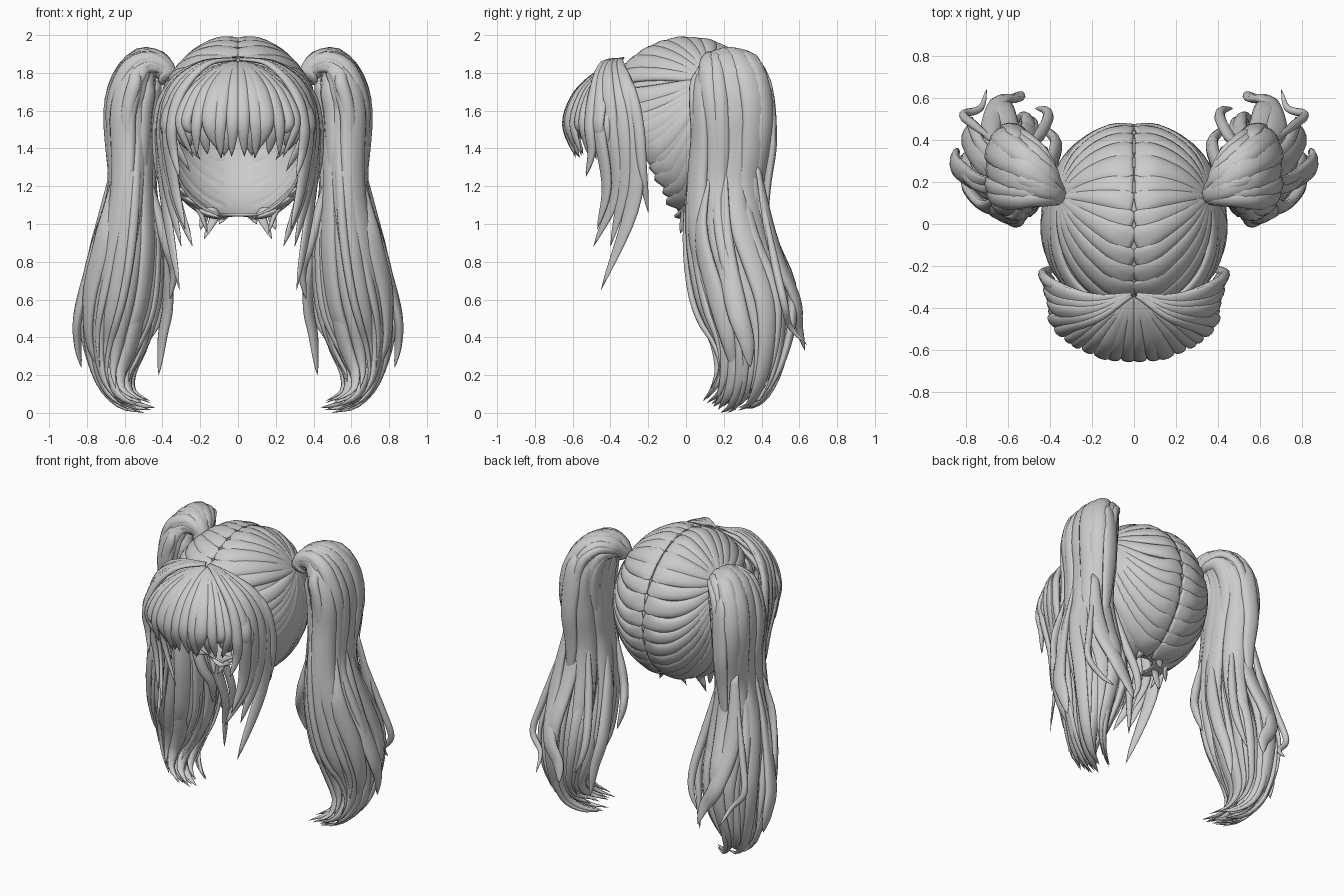
import bpy, bmesh, math, random
from mathutils import Vector as V

if "Cube" in bpy.data.objects:
    bpy.data.objects.remove(bpy.data.objects["Cube"])

random.seed(11)
C = V((0, 0.01, 1.5))            # head centre
R = V((0.425, 0.46, 0.48))       # head radii


def spline(pts, t):
    """Catmull-Rom sample of a point list at t in 0..1."""
    n = len(pts) - 1
    i = min(int(t * n), n - 1)
    f = t * n - i
    b, c = pts[i], pts[i + 1]
    a = pts[i - 1] if i > 0 else b * 2 - c
    d = pts[i + 2] if i + 2 <= n else c * 2 - b
    return 0.5 * (2 * b + (c - a) * f + (2 * a - 5 * b + 4 * c - d) * f * f
                  + (3 * b - a - 3 * c + d) * f ** 3)


def taper(t):
    return (0.4 + 0.6 * min(1, t / 0.25)) * (1 - t ** 3.5) ** 0.8 + 0.012


def fringe_taper(t):
    return (0.25 + 0.75 * min(1, t / 0.5)) * (1 - t ** 5) ** 0.8 + 0.012


def cap_taper(t):
    return min(1, 0.7 + 3 * t) * (1 - 0.72 * t)


def cap_thick(t):
    return min(1, 0.2 + 3.5 * t) * (1 - 0.4 * t)


def strand(bm, pts, nrm, w, th, prof=taper, n=20, sides=10, thick=None):
    """Loft a tapering lens-shaped lock along a path; nrm are outward directions."""
    pts, nrm = [V(p) for p in pts], [V(q) for q in nrm]
    rings = []
    for k in range(n + 1):
        t = k / n
        p = spline(pts, t)
        tan = (spline(pts, min(1, t + 0.02)) - spline(pts, max(0, t - 0.02))).normalized()
        side = tan.cross(spline(nrm, t)).normalized()
        up = side.cross(tan)
        f, g = w * prof(t), th * (thick or prof)(t)
        ring = []
        for s in range(sides):
            a = 2 * math.pi * s / sides
            q = p + side * (math.cos(a) * f) + up * (math.sin(a) * g)
            q.z = max(q.z, 0)
            ring.append(bm.verts.new(q))
        rings.append(ring)
    for a, b in zip(rings, rings[1:]):
        for s in range(sides):
            e = (s + 1) % sides
            bm.faces.new((a[s], a[e], b[e], b[s]))
    bm.faces.new(rings[0])
    bm.faces.new(rings[-1])


def finish(bm, name, mirror=True):
    bmesh.ops.recalc_face_normals(bm, faces=bm.faces)
    me = bpy.data.meshes.new(name)
    bm.to_mesh(me)
    bm.free()
    for p in me.polygons:
        p.use_smooth = True
    ob = bpy.data.objects.new(name, me)
    bpy.context.collection.objects.link(ob)
    if mirror:
        ob.modifiers.new("mirror", "MIRROR").use_mirror_merge = False
    return ob


def on_head(p):
    d = V(p) - C
    return C + d / V((d.x / R.x, d.y / R.y, d.z / R.z)).length


def head_normal(p):
    d = V(p) - C
    return V((d.x / R.x ** 2, d.y / R.y ** 2, d.z / R.z ** 2)).normalized()


# Scalp shell, cut open at the face and neck
bm = bmesh.new()
bmesh.ops.create_uvsphere(bm, u_segments=48, v_segments=32, radius=1)
for v in bm.verts:
    v.co = C + V((v.co.x * R.x, v.co.y * R.y, v.co.z * R.z)) * 0.99
for co, no in (((0, -0.45, 1.75), (0, -0.72, -0.43)), ((0, 0, 1.04), (0, 0, -1))):
    bmesh.ops.bisect_plane(bm, geom=bm.verts[:] + bm.edges[:] + bm.faces[:],
                           plane_co=co, plane_no=no, clear_outer=True)
shell = finish(bm, "scalp_shell", False)
shell.modifiers.new("thickness", "SOLIDIFY").thickness = 0.015

# Combed scalp locks, from parting, nape and face edge to the tail tie
anchor = V((0.36, 0.13, 1.77))
sources = []
for i in range(19):
    a = math.radians(-60 + 215 * i / 18)
    sag = 0.06 * max(0, 1 - i / 4) if i < 8 else 0.12 * min(1, (i - 7) / 5)
    sources.append((C + V((0.004, math.sin(a) * R.y, math.cos(a) * R.z)), sag))
for i in range(12):
    s = 0.14 + 0.86 * i / 11
    y, z = -0.45 + 0.43 * s, 1.75 - 0.72 * s
    k = 1 - ((y - C.y) / R.y) ** 2 - ((z - C.z) / R.z) ** 2
    sources.append((V((R.x * math.sqrt(max(k, 0.01)), y, z)), 0.07))
for x, y in ((0.08, 0.05), (0.05, 0.13)):
    sources.append((V((x, y, 1.04)), 0.03))
bm = bmesh.new()
for src, sag in sources:
    path = []
    for k in range(8):
        t = k / 7
        p = src.lerp(anchor, t)
        p.z -= sag * math.sin(math.pi * t)
        path.append(on_head(p))
    strand(bm, path, [head_normal(p) for p in path], random.uniform(0.06, 0.085),
           random.uniform(0.022, 0.03), cap_taper, n=20, thick=cap_thick)
finish(bm, "scalp_locks")


# Fringe locks fanning from the front of the parting
def face_normals(path):
    return [V((p[0], p[1] + 0.1, max(p[2] - 1.5, 0) * 1.3)) for p in path]


bm = bmesh.new()
for layer in range(2):
    for i in range(9):
        a = math.radians(4 + 9 * i + 4 * layer + random.uniform(-2, 2))
        out = V((0.38 * math.sin(a), -0.29 * math.cos(a), 0))
        root = V((0.012, -0.345, 1.86 - 0.025 * layer))
        g = 1.0 - 0.08 * layer + random.uniform(-0.03, 0.02)
        lean = random.uniform(-0.08, 0.03)
        tip_z = 1.38 + random.uniform(-0.05, 0.10) - 0.14 * max(0, math.sin(a) - 0.6)
        path = [root, root + out * 0.40 * g + V((0, 0, -0.055)),
                root + out * 0.82 * g + V((0, 0, -0.17)),
                root + out * 1.04 * g + V((0, 0, -0.33)),
                V((max(0.01, root.x + out.x * 0.95 * g + lean), root.y + out.y * 0.86 * g, tip_z))]
        strand(bm, path, face_normals(path), random.uniform(0.03, 0.052), 0.023, fringe_taper)
finish(bm, "fringe")

# Face-framing side locks: upper bend, temple, jaw, tip, half width
side_locks = [
    ((0.35, -0.33, 1.73), (0.41, -0.29, 1.5), (0.385, -0.28, 1.12), (0.31, -0.45, 0.65), 0.062),
    ((0.33, -0.42, 1.72), (0.38, -0.40, 1.5), (0.34, -0.37, 1.18), (0.24, -0.49, 0.88), 0.055),
    ((0.31, -0.46, 1.71), (0.37, -0.46, 1.5), (0.335, -0.42, 1.2), (0.28, -0.47, 0.97), 0.045),
    ((0.38, -0.29, 1.70), (0.43, -0.25, 1.5), (0.42, -0.23, 1.28), (0.36, -0.20, 1.06), 0.034),
    ((0.34, -0.38, 1.72), (0.40, -0.34, 1.5), (0.37, -0.33, 1.2), (0.30, -0.40, 0.88), 0.055),
    ((0.30, -0.49, 1.70), (0.35, -0.51, 1.52), (0.34, -0.50, 1.38), (0.31, -0.53, 1.25), 0.035),
    ((0.33, -0.36, 1.72), (0.39, -0.36, 1.5), (0.35, -0.30, 1.2), (0.25, -0.32, 0.95), 0.04),
]
bm = bmesh.new()
for *mid, w in side_locks:
    path = [V((0.012, -0.34, 1.875)), V((mid[0][0] * 0.55, mid[0][1] * 0.5 - 0.2, 1.845))] + mid
    strand(bm, path, face_normals(path), w, 0.024, fringe_taper, n=28)
finish(bm, "side_locks")

# Short nape wisps
bm = bmesh.new()
for x, y, tx, tz in ((0.12, 0.06, 0.18, 0.92), (0.18, 0.1, 0.2, 0.97), (0.2, 0.0, 0.16, 0.95),
                     (0.07, 0.17, 0.1, 1.0)):
    path = [on_head((x * 1.3, y * 1.3, 1.15)), V((x, y, 1.06)), V((tx, y - 0.03, tz))]
    strand(bm, path, [head_normal(p) for p in path], 0.03, 0.015, n=10)
finish(bm, "nape_wisps")

# Tail stations: centre x, y, z, radius along y, radius across
stations = [(0.36, 0.13, 1.77, .03, .03), (0.42, 0.17, 1.84, .08, .055), (0.51, 0.22, 1.81, .16, .10),
            (0.57, 0.25, 1.63, .19, .12), (0.57, 0.24, 1.4, .18, .11), (0.57, 0.21, 1.18, .18, .105),
            (0.59, 0.23, 0.9, .22, .16), (0.62, 0.30, 0.6, .26, .19), (0.645, 0.33, 0.38, .21, .16),
            (0.655, 0.31, 0.2, .16, .10), (0.59, 0.24, 0.075, .13, .06), (0.44, 0.15, 0.02, .10, .03)]
centres = [V(s[:3]) for s in stations]
radii = [V((s[3], s[4], 0)) for s in stations]


def tail_path(theta, twist, end, scale, phase):
    path, nrm = [], []
    for k in range(17):
        t = end * k / 16
        c, r = spline(centres, t), spline(radii, t)
        tan = (spline(centres, min(1, t + 0.03)) - spline(centres, max(0, t - 0.03))).normalized()
        v = tan.cross(V((0, 1, 0))).normalized()
        u = v.cross(tan)
        a = theta + twist * t + 0.18 * t * math.sin(8 * t + phase)
        g = scale * (0.92 + 0.09 * math.sin(9 * t + phase))
        path.append(c + u * (math.cos(a) * r.x * g) + v * (math.sin(a) * r.y * g))
        nrm.append((u * (math.cos(a) * r.y) + v * (math.sin(a) * r.x)).normalized())
    return path, nrm


# Twin tails: inner core, broad outer locks, then slim surface locks
bm = bmesh.new()
for count, lo, scale, w, th in ((7, 0.92, 0.5, 0.07, 0.045), (20, 0.84, 0.98, 0.066, 0.036),
                                (8, 0.76, 1.08, 0.036, 0.022)):
    for i in range(count):
        p, q = tail_path((i + random.uniform(-.25, .25)) * math.tau / count,
                         random.uniform(-1.5, -0.9), random.uniform(lo, 1),
                         scale * random.uniform(0.94, 1.05), random.uniform(0, 6))
        strand(bm, p, q, w * random.uniform(0.75, 1.2), th, n=42)
finish(bm, "twin_tails")

# Loose curling locks on the tails: path points, half width
loose = [
    (((0.64, 0.38, 1.3), (0.68, 0.46, 0.9), (0.64, 0.58, 0.6), (0.56, 0.60, 0.45), (0.53, 0.63, 0.33)), 0.055),
    (((0.65, 0.2, 1.3), (0.74, 0.2, 0.9), (0.84, 0.27, 0.55), (0.85, 0.32, 0.38), (0.83, 0.34, 0.24)), 0.06),
    (((0.64, 0.12, 1.25), (0.70, 0.08, 0.95), (0.78, 0.15, 0.65), (0.79, 0.22, 0.4), (0.73, 0.26, 0.2)), 0.06),
    (((0.46, 0.22, 1.2), (0.40, 0.28, 0.9), (0.37, 0.38, 0.6), (0.40, 0.43, 0.4), (0.42, 0.45, 0.2)), 0.045),
    (((0.46, 0.12, 1.2), (0.38, 0.14, 0.9), (0.34, 0.2, 0.75), (0.36, 0.24, 0.6)), 0.035),
    (((0.67, 0.4, 1.15), (0.76, 0.47, 0.8), (0.81, 0.52, 0.58), (0.73, 0.55, 0.46), (0.70, 0.64, 0.36)), 0.022),
    (((0.50, 0.36, 1.2), (0.45, 0.42, 0.9), (0.41, 0.50, 0.65), (0.42, 0.54, 0.5), (0.47, 0.55, 0.38)), 0.028),
    (((0.50, 0.3, 1.86), (0.55, 0.42, 1.74), (0.58, 0.455, 1.45), (0.58, 0.43, 1.2), (0.60, 0.42, 0.9)), 0.06),
]
bm = bmesh.new()
for path, w in loose:
    strand(bm, path, [V((p[0] - 0.6, p[1] - 0.28, 0)) for p in path], w, min(w, 0.028), n=28)
finish(bm, "loose_tail_locks")

# Hair ties at the tail roots
bpy.ops.mesh.primitive_torus_add(major_radius=0.04, minor_radius=0.018, major_segments=24,
                                 minor_segments=10, location=(0.375, 0.14, 1.785),
                                 rotation=V((0.06, 0.04, 0.05)).to_track_quat('Z', 'Y').to_euler())
tie = bpy.context.object
tie.name = "hair_ties"
bpy.ops.object.transform_apply()
bpy.ops.object.shade_smooth()
tie.modifiers.new("mirror", "MIRROR")
